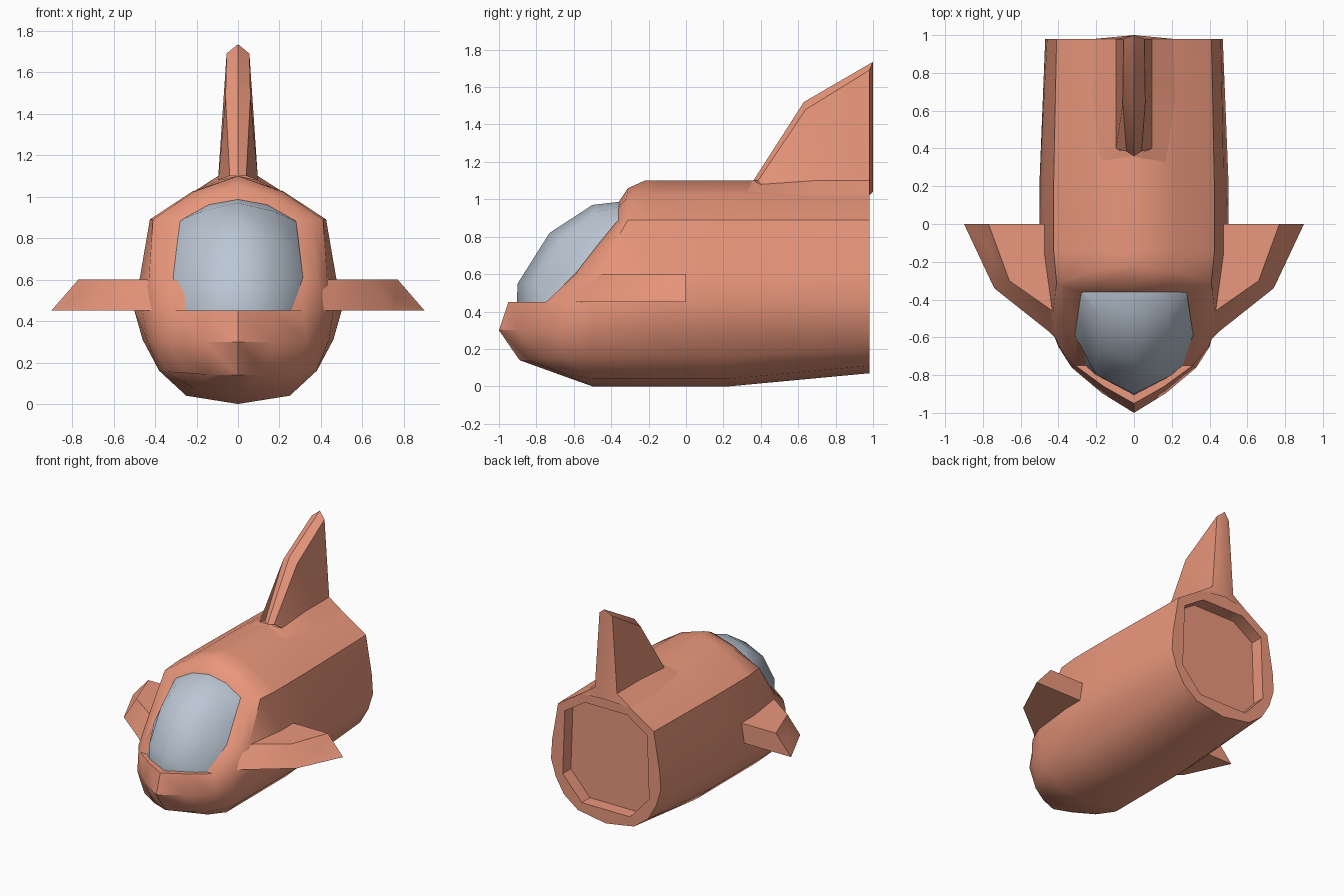
import bpy, bmesh
from math import radians

if "Cube" in bpy.data.objects:
    bpy.data.objects.remove(bpy.data.objects["Cube"])


def material(name, color):
    m = bpy.data.materials.new(name)
    m.diffuse_color = (*color, 1)
    m.use_nodes = True
    m.node_tree.nodes["Principled BSDF"].inputs["Base Color"].default_value = m.diffuse_color
    return m


CORAL = material("coral_hull", (0.82, 0.31, 0.2))
GLASS = material("pale_glass", (0.5, 0.57, 0.66))


def grid(rows):
    """Quads between consecutive rows of points."""
    return [[a[i], a[i + 1], b[i + 1], b[i]]
            for a, b in zip(rows, rows[1:]) for i in range(len(a) - 1)]


def build(name, faces, mat, angle=40):
    """Mesh from half-side faces (x >= 0), mirrored across x = 0 and welded."""
    bm = bmesh.new()
    for side in (1, -1):
        for face in faces:
            pts = []
            for p in face:
                if p not in pts:
                    pts.append(p)
            if len(pts) > 2:
                pts = pts[::side]
                bm.faces.new([bm.verts.new((side * x, y, z)) for x, y, z in pts])
    bmesh.ops.remove_doubles(bm, verts=bm.verts, dist=0.0005)
    bmesh.ops.recalc_face_normals(bm, faces=bm.faces)
    me = bpy.data.meshes.new(name)
    bm.to_mesh(me)
    bm.free()
    me.materials.append(mat)
    ob = bpy.data.objects.new(name, me)
    bpy.context.collection.objects.link(ob)
    bpy.ops.object.select_all(action='DESELECT')
    ob.select_set(True)
    bpy.context.view_layer.objects.active = ob
    bpy.ops.object.shade_smooth_by_angle(angle=radians(angle))
    return ob


def at(y, section):
    return [(x, y, z) for x, z in section]


# Fuselage half sections, keel to spine
tail = [(0, .07), (.24, .11), (.36, .2), (.43, .32), (.47, .45),
        (.46, .6), (.41, .89), (.21, 1.02), (0, 1.1)]
full = [(0, 0), (.25, .04), (.38, .16), (.46, .31), (.5, .45),
        (.475, .6), (.425, .89), (.22, 1.025), (0, 1.1)]
front = [(0, -.5, 0), (.25, -.5, .04), (.38, -.52, .16), (.44, -.5, .31), (.46, -.5, .45),
         (.43, -.48, .6), (.41, -.31, .89), (.21, -.25, 1.025), (0, -.22, 1.1)]
brow = [(0, -.66, .057), (.2, -.66, .07), (.35, -.65, .155), (.4, -.65, .3), (.395, -.65, .45),
        (.38, -.54, .6), (.35, -.34, .89), (.18, -.32, 1.0), (0, -.31, 1.06)]
rim = [(0, -.89, .14), (.13, -.84, .14), (.27, -.76, .15), (.33, -.76, .3), (.31, -.75, .45),
       (.31, -.58, .61), (.27, -.36, .89), (.14, -.36, .96), (0, -.36, .985)]

# Eight-sided engine recess at the tail
corner = [tail[i] for i in (1, 3, 6, 7)]
(ax, az), (bx, bz), (cx, cz), (dx, dz) = corner
octagon = [(0, az), corner[0], ((ax + bx) / 2, (az + bz) / 2), corner[1],
           (bx + (cx - bx) * .25, bz + (cz - bz) * .25),
           (bx + (cx - bx) * .5, bz + (cz - bz) * .5), corner[2], corner[3], (0, dz)]
octagon = [(x * .86, .58 + (z - .58) * .86) for x, z in octagon]

recess = at(.88, octagon)
hull = grid([recess, at(.98, octagon), at(.98, tail), at(.23, full), at(-.15, full),
             front, brow, rim])
hull.append(recess)

# Nose, deck under the canopy, and cockpit bulkhead
deck = [rim[4], (.16, -.86, .45), (0, -.95, .45)]
hull += grid([[rim[2], rim[1], rim[0]],
              [rim[3], (.17, -.895, .3), (0, -1, .3)],
              deck])
sill = (0, -.75, .45)
hull += [deck + [sill], rim[4:] + [sill]]
build("fuselage", hull, CORAL)

# Canopy: centreline, shoulder and rim point per row
canopy = grid([
    [(0, -.355, .987), (.14, -.355, .962), (.27, -.355, .89)],
    [(0, -.5, .97), (.17, -.49, .93), (.28, -.37, .88)],
    [(0, -.73, .82), (.2, -.66, .79), (.297, -.48, .745)],
    [(0, -.9, .55), (.2, -.8, .56), (.313, -.585, .61)],
    [(0, -.905, .45), (.2, -.8, .45), (.26, -.745, .45)],
])
build("canopy", canopy, GLASS, 60)

# Tail fin: ridge, side edge, base and flare into the hull
ridge = [(0, .36, 1.1), (0, .63, 1.52), (0, 1, 1.735)]
edge = [(.04, .385, 1.1), (.06, .64, 1.48), (.055, .98, 1.69)]
base = [(.095, .4, 1.08), (.095, .69, 1.1), (.095, .98, 1.1)]
flare = [(.2, .3, 1.025), (.22, .69, 1.02), (.21, .98, 1.02)]
heel = (0, 1, 1.04)
fin = grid([ridge, edge, base, flare])
fin += [[ridge[0], base[0], flare[0]],
        [edge[2], ridge[2], heel, base[2]],
        [base[2], heel, flare[2]]]
build("tail_fin", fin, CORAL)

# Wings: thick plates with a dented tip, both sides from one half
low = [(.38, -.64, .45), (.45, -.57, .45), (.74, -.34, .45), (.9, 0, .45), (.4, 0, .45)]
top = [(.38, -.5, .6), (.46, -.44, .6), (.66, -.3, .6), (.77, 0, .6), (.4, 0, .6)]
dent = (.765, -.13, .515)
wing = [low, top]
wing += [[low[i], low[j], top[j], top[i]] for i, j in ((0, 1), (1, 2), (3, 4), (4, 0))]
tip = [low[2], low[3], top[3], top[2]]
wing += [[tip[i], tip[(i + 1) % 4], dent] for i in range(4)]
build("wings", wing, CORAL)
